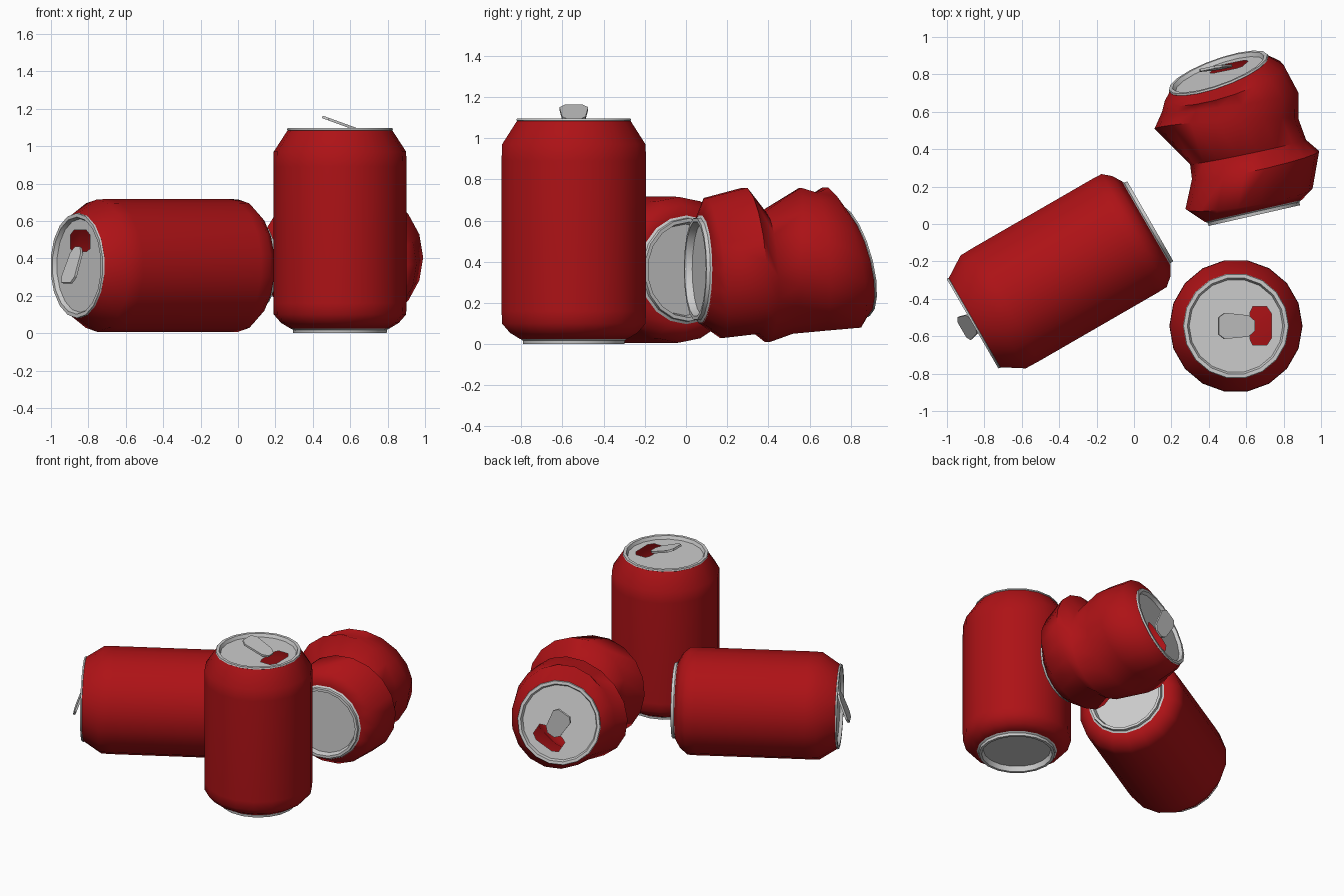
import bpy, bmesh
from math import cos, sin, tau, radians
from mathutils import Vector, Matrix

if "Cube" in bpy.data.objects:
    bpy.data.objects.remove(bpy.data.objects["Cube"])

SIDES = 18
red = bpy.data.materials.new("red_paint")
red.diffuse_color = (0.42, 0.006, 0.008, 1)
red.use_nodes = True
red.node_tree.nodes["Principled BSDF"].inputs["Base Color"].default_value = red.diffuse_color


def frame(origin, z, x, roll=0):
    """Matrix with the given axis (z) and approximate side direction (x)."""
    z = Vector(z).normalized()
    y = z.cross(Vector(x)).normalized()
    x = y.cross(z)
    m = Matrix((x, y, z)).transposed().to_4x4()
    return Matrix.Translation(origin) @ m @ Matrix.Rotation(radians(roll), 4, 'Z')


def ring(m, r, z):
    return [m @ Vector((r * cos(tau * i / SIDES), r * sin(tau * i / SIDES), z)) for i in range(SIDES)]


def finish(bm, name, mat=None, angle=35):
    bmesh.ops.recalc_face_normals(bm, faces=bm.faces)
    me = bpy.data.meshes.new(name)
    bm.to_mesh(me)
    bm.free()
    ob = bpy.data.objects.new(name, me)
    bpy.context.collection.objects.link(ob)
    if mat:
        me.materials.append(mat)
    bpy.ops.object.select_all(action='DESELECT')
    ob.select_set(True)
    bpy.context.view_layer.objects.active = ob
    bpy.ops.object.shade_smooth_by_angle(angle=radians(angle))
    return ob


def skin(bm, rings):
    """Bridge successive rings with quads; returns the vertex loops."""
    loops = [[bm.verts.new(p) for p in r] for r in rings]
    for a, b in zip(loops, loops[1:]):
        for i in range(SIDES):
            j = (i + 1) % SIDES
            bm.faces.new((a[i], a[j], b[j], b[i]))
    return loops


def make_body(name, rings):
    bm = bmesh.new()
    loops = skin(bm, rings)
    bm.faces.new(loops[0])
    finish(bm, name, red, 62)


def make_base(name, m):
    # foot ring with recessed floor
    bm = bmesh.new()
    prof = [(.268, .028), (.252, .018), (.25, 0), (.232, 0), (.222, .035)]
    loops = skin(bm, [ring(m, r, z) for r, z in prof])
    bm.faces.new(loops[-1])
    finish(bm, name)


def make_lid(name, m):
    # rim, then a recessed panel with the mouth left open
    bm = bmesh.new()
    I = Matrix.Identity(4)
    prof = [(.272, -.018), (.283, -.01), (.28, 0), (.26, 0), (.25, -.022)]
    inner = skin(bm, [ring(I, r, z) for r, z in prof])[-1]
    edges = [bm.edges.get((inner[i], inner[i - 1])) for i in range(SIDES)]
    half = [(.165, .103), (.19, .065)]
    left = [(.075, .07), (.09, .103)]
    pts = left + half + [(x, -y) for x, y in reversed(left + half)]
    mouth = [bm.verts.new((x, y, -.022)) for x, y in pts]
    edges += [bm.edges.new((mouth[i], mouth[i - 1])) for i in range(len(mouth))]
    bmesh.ops.triangle_fill(bm, use_beauty=True, edges=edges, normal=(0, 0, 1))
    bm.transform(m)
    finish(bm, name)


def make_tab(name, m):
    # raised pull tab, tilted about its hinge end
    bm = bmesh.new()
    half = [(-.1, .045), (-.065, .07), (.07, .057), (.105, .028)]
    pts = half + [(x, -y) for x, y in reversed(half)]
    f = bm.faces.new([bm.verts.new((x, y, -.007)) for x, y in pts])
    top = bmesh.ops.extrude_face_region(bm, geom=[f])
    bmesh.ops.translate(bm, vec=(0, 0, .014),
                        verts=[v for v in top['geom'] if isinstance(v, bmesh.types.BMVert)])
    bm.transform(m @ Matrix.Translation((0, 0, .025)) @ Matrix.Rotation(radians(20), 4, 'Y'))
    finish(bm, name)


def make_ends(label, base_m, lid_m):
    make_base(label + "_base", base_m)
    make_lid(label + "_lid", lid_m)
    make_tab(label + "_pull_tab", lid_m)


# two intact cans: standing and lying
profile = [(.2, .05), (.265, .025), (.315, .055), (.354, .1), (.356, .16),
           (.356, .89), (.354, .97), (.279, 1.086)]
for label, m in (
        ("standing_can", Matrix.Translation((.545, -.545, 0))),
        ("lying_can", frame((.087, .015, .361), (-.866, -.5, 0), (0, 0, 1)))):
    make_body(label + "_body", [ring(m, r, z) for r, z in profile])
    make_ends(label, m, m @ Matrix.Translation((0, 0, 1.097)))

# crushed can: lofted through skewed rings
base_m = frame((.643, .045, .365), (-.221, .975, 0), (-.975, -.221, 0))
lid_args = ((.45, .812, .405), (-.33, .91, .25), (-.94, -.34, 0))
lid_m = frame(*lid_args)
# left x, left y, right x, right y, top lean in y, bottom z, top z
crush = [
    (.275, .08, .955, .19, -.04, .025, .715),
    (.31, .24, .99, .39, -.03, .045, .765),
    (.30, .32, .92, .45, -.01, .005, .65),
    (.11, .51, .88, .56, .02, .045, .765),
    (.15, .60, .88, .70, -.02, .06, .74),
    (.165, .66, .80, .85, -.08, .075, .765),
]
rings = [ring(base_m, .2, .05), ring(base_m, .265, .025)]
for lx, ly, rx, ry, lean, zb, zt in crush:
    c = Vector(((lx + rx) / 2, (ly + ry) / 2, (zb + zt) / 2))
    h = Vector(((lx - rx) / 2, (ly - ry) / 2, 0))
    v = Vector((0, lean, (zt - zb) / 2))
    rings.append([c + h * cos(tau * i / SIDES) + v * sin(tau * i / SIDES) for i in range(SIDES)])
rings.append(ring(lid_m, .279, -.011))
make_body("crushed_can_body", rings)
make_ends("crushed_can", base_m, frame(*lid_args, roll=240))
